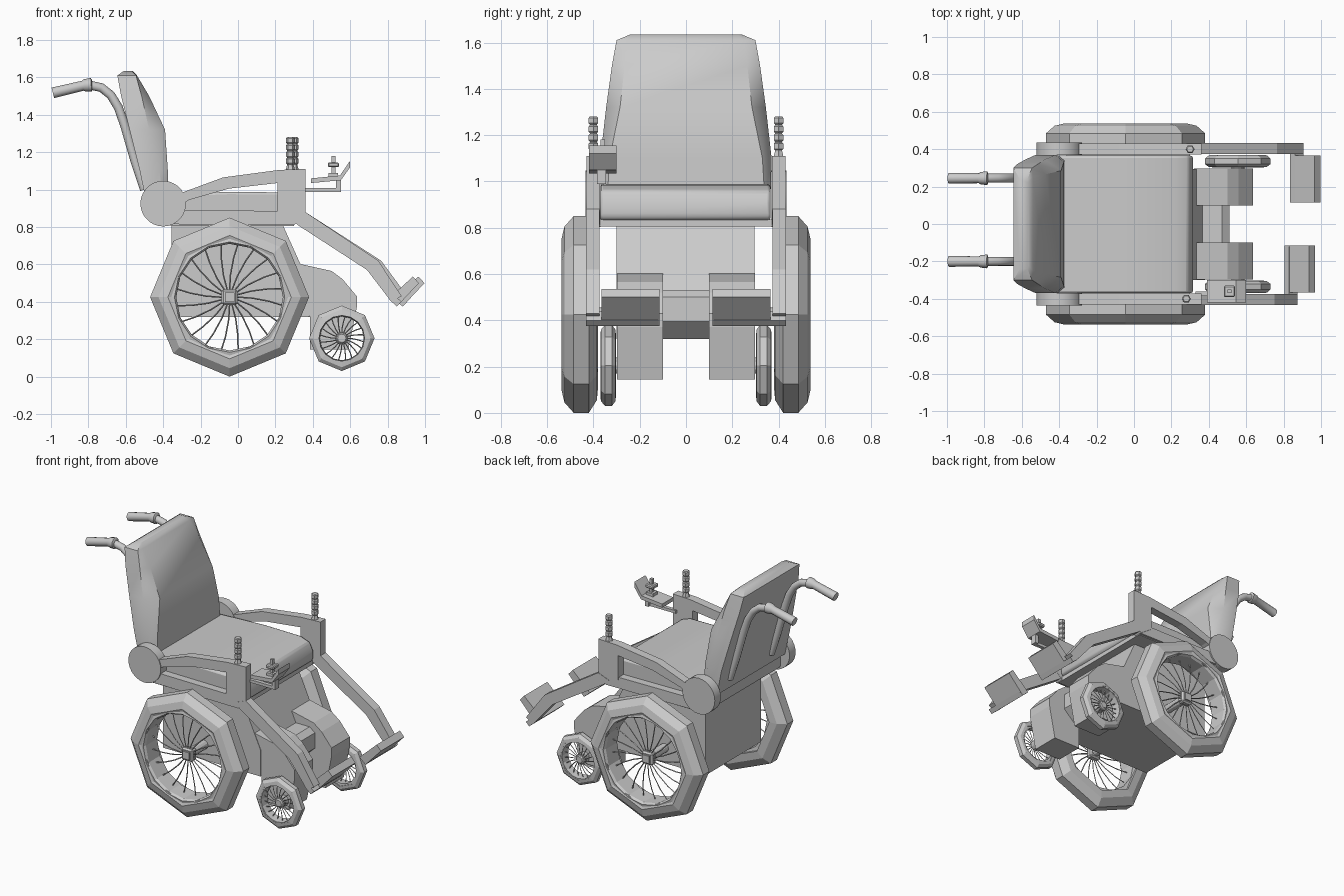
import bpy, bmesh, math
from mathutils import Vector


def finish(name, bm, bevel=0, smooth=False, segs=1):
    bmesh.ops.recalc_face_normals(bm, faces=bm.faces[:])
    me = bpy.data.meshes.new(name)
    bm.to_mesh(me)
    bm.free()
    ob = bpy.data.objects.new(name, me)
    bpy.context.collection.objects.link(ob)
    if bevel:
        m = ob.modifiers.new("bevel", 'BEVEL')
        m.width, m.segments, m.limit_method = bevel, segs, 'ANGLE'
    if smooth:
        bpy.ops.object.select_all(action='DESELECT')
        ob.select_set(True)
        bpy.context.view_layer.objects.active = ob
        bpy.ops.object.shade_smooth_by_angle(angle=math.radians(40))
    return ob


def skin(bm, rings, close=False):
    """Join equal loops of points with quads; cap the ends unless closed."""
    vs = [[bm.verts.new(p) for p in r] for r in rings]
    n = len(vs[0])
    pairs = list(zip(vs, vs[1:])) + ([(vs[-1], vs[0])] if close else [])
    for a, b in pairs:
        for i in range(n):
            j = (i + 1) % n
            bm.faces.new((a[i], a[j], b[j], b[i]))
    if not close:
        bm.faces.new(vs[0])
        bm.faces.new(vs[-1])


def prism(name, pts, y0, y1, **kw):
    """Extrude an x-z profile from y0 to y1."""
    bm = bmesh.new()
    skin(bm, [[(x, y, z) for x, z in pts] for y in (y0, y1)])
    return finish(name, bm, **kw)


def box(name, x0, x1, y0, y1, z0, z1, **kw):
    return prism(name, [(x0, z0), (x1, z0), (x1, z1), (x0, z1)], y0, y1, **kw)


def lathe(name, prof, cx, cz, s, n, close=True, **kw):
    """Spin a (y, radius) profile round a y axis; s picks the side."""
    bm = bmesh.new()
    skin(bm, [[(cx + r * math.cos(2 * math.pi * i / n), s * y,
                cz + r * math.sin(2 * math.pi * i / n)) for i in range(n)]
              for y, r in prof], close)
    return finish(name, bm, **kw)


def add_tube(bm, path, radii, n):
    path = [Vector(p) for p in path]
    rings = []
    for i, p in enumerate(path):
        t = (path[min(i + 1, len(path) - 1)] - path[max(i - 1, 0)]).normalized()
        u = t.cross(Vector((0, 1, 0)) if abs(t.y) < 0.8 else Vector((1, 0, 0))).normalized()
        v = t.cross(u)
        rings.append([p + radii[i] * (u * math.cos(2 * math.pi * k / n) + v * math.sin(2 * math.pi * k / n))
                      for k in range(n)])
    skin(bm, rings)


def spokes(name, cx, cz, s, r0, r1, y0, y1, count, thick):
    bm = bmesh.new()
    for k in range(count):
        a = 2 * math.pi * (k + 0.5) / count
        pts = []
        for t in (0, 0.35, 0.7, 1):
            r = r0 + (r1 - r0) * t
            b = a + 0.18 * (1 - t)
            pts.append((cx + r * math.cos(b), s * (y0 + (y1 - y0) * t * t), cz + r * math.sin(b)))
        add_tube(bm, pts, [thick] * 4, 4)
    finish(name, bm)


# seat cushion and base rail
prism("seat", [(-0.46, 0.83), (0.3, 0.83), (0.315, 0.85), (0.315, 0.91), (0.29, 0.96),
               (0.22, 0.985), (-0.05, 0.988), (-0.46, 0.97)], -0.37, 0.365, bevel=0.015, smooth=True, segs=2)
box("seat_base", -0.36, 0.3, -0.41, 0.41, 0.805, 0.835)

# backrest: hexagonal sections stacked upward
sections = [  # z, x back, x side front, x cushion front, half width, half cushion width
    (0.93, -0.49, -0.40, -0.37, 0.365, 0.34),
    (1.10, -0.525, -0.42, -0.375, 0.37, 0.33),
    (1.32, -0.58, -0.475, -0.39, 0.345, 0.285),
    (1.50, -0.625, -0.515, -0.475, 0.32, 0.265),
    (1.61, -0.645, -0.545, -0.54, 0.30, 0.25),
    (1.635, -0.61, -0.57, -0.565, 0.24, 0.22)]
bm = bmesh.new()
skin(bm, [[(xb, -w, z), (xs, -w, z), (xf, -c, z - 0.0), (xf, c, z), (xs, w, z), (xb, w, z)]
          for z, xb, xs, xf, w, c in sections])
finish("backrest", bm, smooth=True)

# push handles with grips
for y in (0.245, -0.2):
    bm = bmesh.new()
    add_tube(bm, [(-0.50, y, 1.0), (-0.55, y, 1.15), (-0.605, y, 1.34), (-0.64, y, 1.44), (-0.68, y, 1.505),
                  (-0.73, y, 1.545), (-0.80, y, 1.56)], [0.024] * 7, 12)
    finish("handle_tube", bm, smooth=True)
    bm = bmesh.new()
    add_tube(bm, [(-0.78, y, 1.56), (-0.785, y, 1.56), (-0.82, y, 1.557), (-0.83, y, 1.555), (-0.99, y, 1.517)],
             [0.026, 0.037, 0.033, 0.027, 0.029], 12)
    finish("handle_grip", bm, smooth=True)

# drive housing under the seat
prism("housing", [(-0.355, 0.32), (0.38, 0.32), (0.38, 0.5), (0.33, 0.61), (0.24, 0.81), (-0.355, 0.81)],
      -0.3, 0.295)
prism("front_box", [(0.3, 0.32), (0.43, 0.32), (0.51, 0.395), (0.51, 0.5), (0.47, 0.53), (0.3, 0.53)],
      -0.105, 0.105)

for s in (-1, 1):
    d = 0.03 if s > 0 else 0   # the far leg rest sits slightly further out

    # front motor cover
    prism("motor_cover", [(0.32, 0.605), (0.5, 0.565), (0.56, 0.52), (0.635, 0.43), (0.635, 0.37),
                          (0.59, 0.145), (0.385, 0.145), (0.385, 0.32), (0.32, 0.4)], s * 0.1, s * 0.297)

    # large wheel
    cx, cz = -0.045, 0.425
    lathe("wheel_tyre", [(0.38, 0.315), (0.385, 0.37), (0.42, 0.425), (0.485, 0.425), (0.525, 0.38),
                         (0.537, 0.33), (0.53, 0.31)], cx, cz, s, 8)
    lathe("wheel_rim", [(0.40, 0.285), (0.395, 0.315), (0.53, 0.315), (0.535, 0.295), (0.52, 0.285)],
          cx, cz, s, 16)
    spokes("wheel_spokes", cx, cz, s, 0.03, 0.29, 0.475, 0.455, 20, 0.004)
    box("wheel_hub", cx - 0.042, cx + 0.042, s * 0.44, s * 0.49, cz - 0.042, cz + 0.042, bevel=0.01)
    box("wheel_hub_cap", cx - 0.025, cx + 0.025, s * 0.485, s * 0.5, cz - 0.025, cz + 0.025)
    lathe("wheel_axle", [(0.28, 0.03), (0.45, 0.03)], cx, cz, s, 12, close=False)

    # small front wheel
    cx, cz = 0.555, 0.205
    lathe("caster_tyre", [(0.303, 0.135), (0.305, 0.155), (0.32, 0.175), (0.35, 0.175), (0.367, 0.155),
                          (0.37, 0.135)], cx, cz, s, 8)
    lathe("caster_rim", [(0.31, 0.117), (0.308, 0.137), (0.368, 0.137), (0.37, 0.122)], cx, cz, s, 16)
    spokes("caster_spokes", cx, cz, s, 0.025, 0.12, 0.35, 0.34, 20, 0.003)
    lathe("caster_hub", [(0.29, 0.035), (0.345, 0.035), (0.358, 0.022)], cx, cz, s, 12, close=False)

    # recline joint disc
    lathe("joint_disc", [(0.37, 0.122), (0.435, 0.122)], -0.4, 0.925, s, 28, close=False, smooth=True)

    # armrest: top bar with post, then lower rail
    prism("armrest", [(-0.31, 0.98), (-0.08, 1.065), (0.22, 1.105), (0.36, 1.11), (0.36, 0.87), (0.3, 0.81),
                      (0.21, 0.87), (0.21, 1.035), (-0.05, 1.005), (-0.26, 0.945), (-0.34, 0.90)],
          s * 0.372, s * 0.43)
    prism("arm_rail", [(-0.36, 0.815), (0.3, 0.81), (0.3, 0.885), (-0.28, 0.89), (-0.36, 0.93)],
          s * 0.372, s * 0.425)

    # leg rest bar and foot plate
    prism("leg_bar", [(0.28, 0.85), (0.36, 0.88), (0.75 + d / 2, 0.62), (0.875 + d, 0.43), (0.82 + d, 0.40),
                      (0.69 + d / 2, 0.57), (0.32, 0.81)], s * 0.373, s * 0.432)
    prism("foot_plate", [(0.805 + d, 0.415), (0.85 + d, 0.375), (0.967 + d, 0.50), (0.935 + d, 0.535)],
          s * 0.115, s * 0.365)
    prism("foot_plate_bar", [(0.805 + d, 0.415), (0.85 + d, 0.375), (0.875 + d, 0.40), (0.83 + d, 0.44)],
          s * 0.12, s * 0.432)

    # notched post on each armrest
    px = 0.28 if s < 0 else 0.30
    bm = bmesh.new()
    zs = [1.10, 1.13]
    rs = [0.026, 0.018]
    for k in range(4):
        z = 1.135 + 0.037 * k
        zs += [z, z + 0.006, z + 0.028, z + 0.034]
        rs += [0.018, 0.024, 0.024, 0.018]
    add_tube(bm, [(px, s * 0.40, z) for z in zs], rs, 6)
    finish("arm_post", bm)

# joystick on the near armrest
box("joystick_arm", 0.33, 0.55, -0.385, -0.36, 0.988, 1.008)
box("joystick_riser", 0.525, 0.55, -0.385, -0.345, 0.988, 1.05)
prism("joystick_tray", [(0.39, 1.035), (0.55, 1.05), (0.6, 1.12), (0.6, 1.155), (0.545, 1.075), (0.39, 1.06)],
      -0.42, -0.3)
box("joystick_base", 0.485, 0.535, -0.385, -0.335, 1.06, 1.09)
box("joystick_stick", 0.5, 0.52, -0.37, -0.35, 1.08, 1.18)
box("joystick_collar", 0.48, 0.54, -0.39, -0.33, 1.12, 1.145, bevel=0.006)
